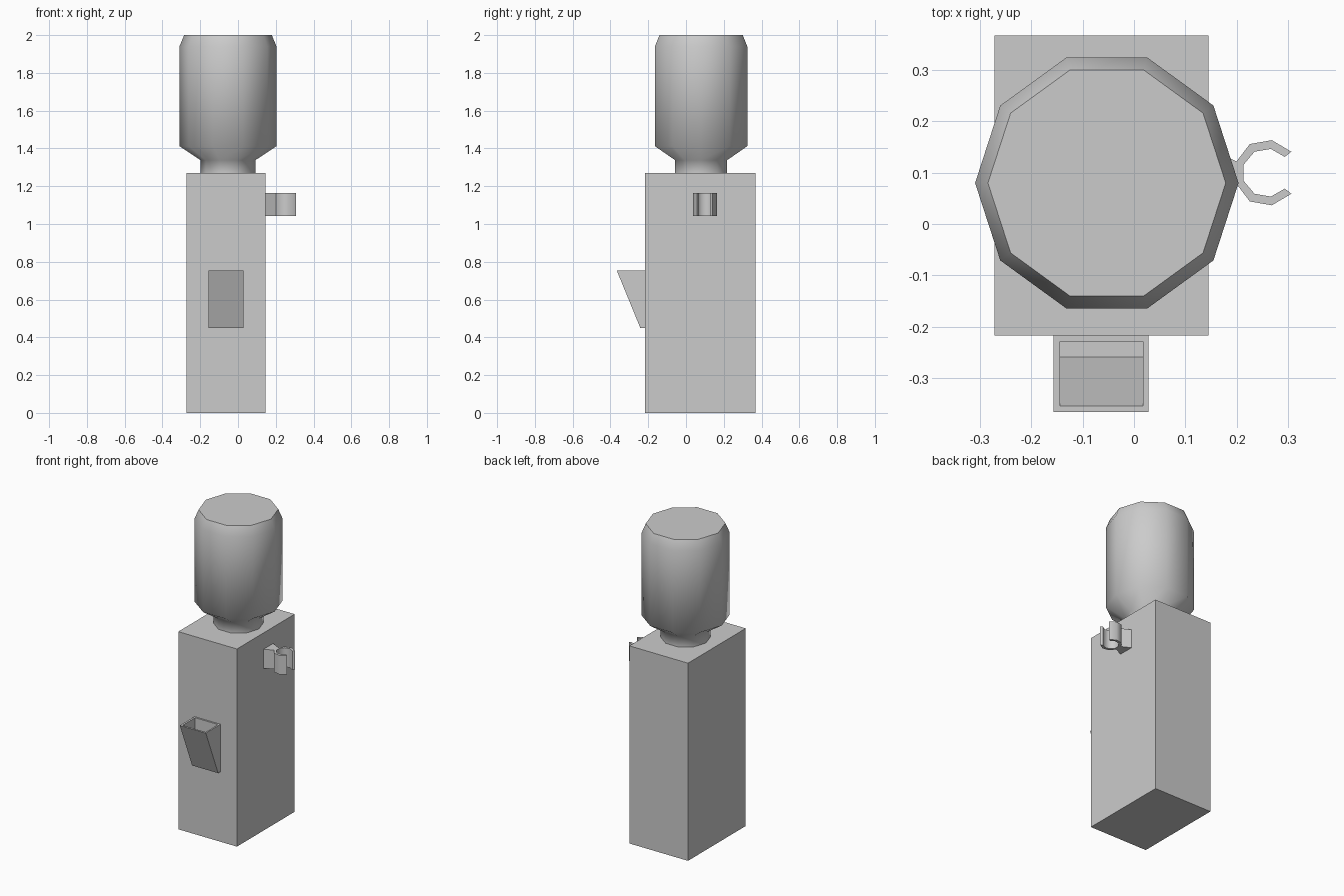
import bpy, bmesh
from math import cos, sin, tau, radians

if "Cube" in bpy.data.objects:
    bpy.data.objects.remove(bpy.data.objects["Cube"])


def loft(name, rings, smooth=None):
    """Skin a stack of equal-sized point rings and cap both ends."""
    bm = bmesh.new()
    loops = [[bm.verts.new(p) for p in ring] for ring in rings]
    for a, b in zip(loops, loops[1:]):
        for i in range(len(a)):
            j = (i + 1) % len(a)
            bm.faces.new((a[i], a[j], b[j], b[i]))
    bm.faces.new(loops[0][::-1])
    bm.faces.new(loops[-1])
    bmesh.ops.recalc_face_normals(bm, faces=bm.faces)
    mesh = bpy.data.meshes.new(name)
    bm.to_mesh(mesh)
    bm.free()
    obj = bpy.data.objects.new(name, mesh)
    bpy.context.collection.objects.link(obj)
    if smooth:
        bpy.ops.object.select_all(action='DESELECT')
        obj.select_set(True)
        bpy.context.view_layer.objects.active = obj
        bpy.ops.object.shade_smooth_by_angle(angle=radians(smooth))
    return obj


def rect(x0, x1, y0, y1, z):
    return [(x0, y0, z), (x1, y0, z), (x1, y1, z), (x0, y1, z)]


def decagon(r, z):
    return [(-0.053 + r * cos(tau * i / 10), 0.08 + r * sin(tau * i / 10), z)
            for i in range(10)]


# Cabinet
loft("cabinet", [rect(-0.272, 0.145, -0.218, 0.368, z) for z in (0, 1.27)])

# Upturned ten-sided bottle: neck, shoulder, barrel, chamfered top
profile = [(0.145, 1.27), (0.145, 1.338), (0.257, 1.412), (0.257, 1.94), (0.232, 2.0)]
loft("bottle", [decagon(r, z) for r, z in profile], smooth=62)

# Wedge-shaped open tray on the front: outside, rim, then inside pocket
loft("front_tray", [
    rect(-0.157, 0.028, -0.242, -0.218, 0.45),
    rect(-0.157, 0.028, -0.367, -0.218, 0.755),
    rect(-0.144, 0.018, -0.355, -0.229, 0.755),
    rect(-0.144, 0.018, -0.259, -0.229, 0.51),
])

# Cup clip on the right side: half outline mirrored about y = 0.1
outer = [(0.145, 0.05), (0.2, 0.022), (0.226, 0.056), (0.269, 0.0635), (0.307, 0.041)]
inner = [(0.294, 0.031), (0.267, 0.0465), (0.235, 0.041), (0.214, 0.016)]
half = outer + inner
outline = [(x, 0.1 - d) for x, d in half] + [(x, 0.1 + d) for x, d in reversed(half)]
loft("cup_clip", [[(x, y, z) for x, y in outline] for z in (1.043, 1.165)], smooth=50)
